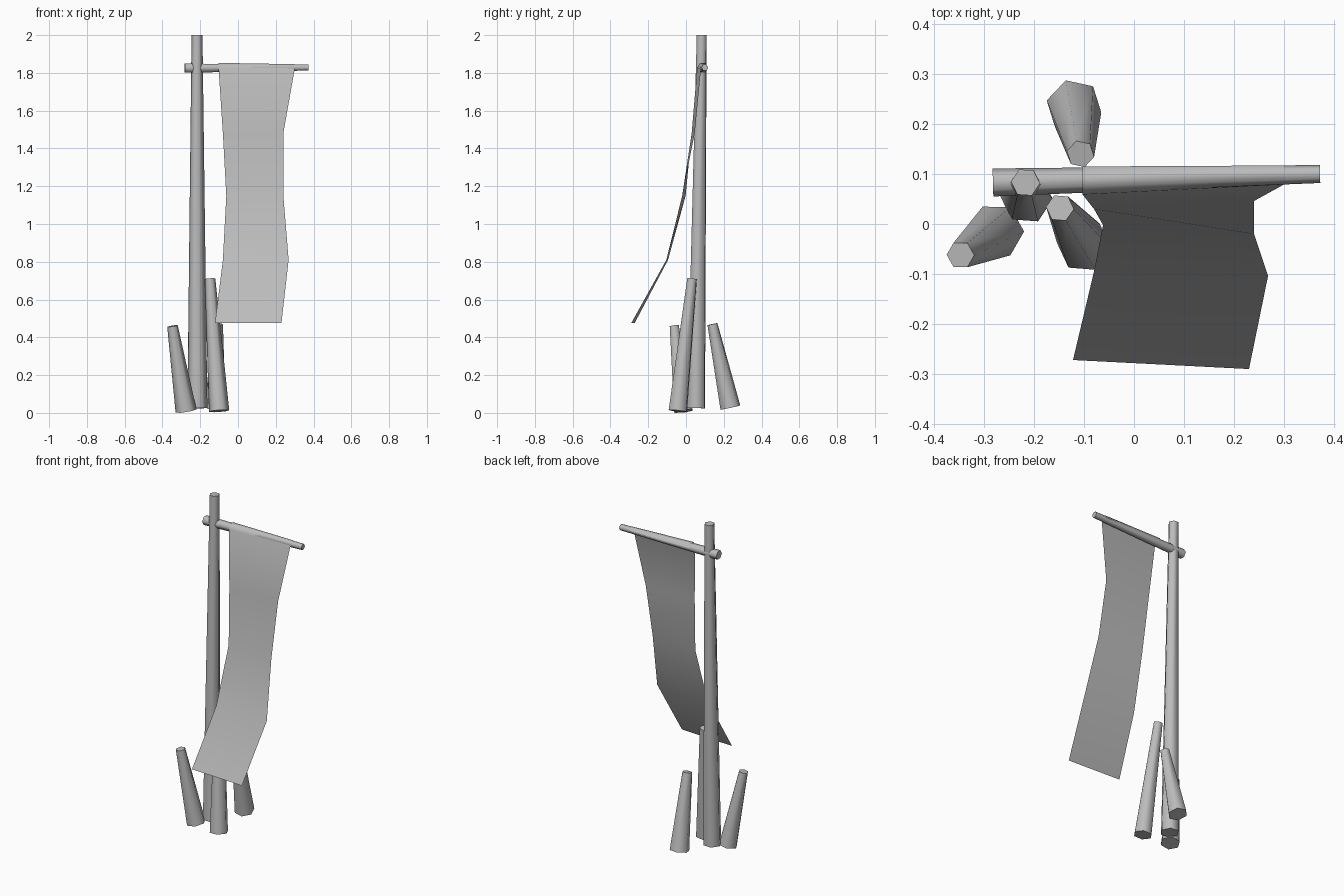
import bpy, bmesh, math
from mathutils import Vector

cube = bpy.data.objects.get("Cube")
if cube:
    bpy.data.objects.remove(cube)

grey = bpy.data.materials.new("plain grey")
grey.use_nodes = True
COLOUR = (0.5, 0.5, 0.5, 1)
grey.diffuse_color = COLOUR
grey.node_tree.nodes["Principled BSDF"].inputs["Base Color"].default_value = COLOUR


def finish(name, bm, angle):
    """Turn a bmesh into a smooth-shaded object."""
    mesh = bpy.data.meshes.new(name)
    bm.to_mesh(mesh)
    bm.free()
    mesh.materials.append(grey)
    obj = bpy.data.objects.new(name, mesh)
    bpy.context.collection.objects.link(obj)
    bpy.ops.object.select_all(action="DESELECT")
    obj.select_set(True)
    bpy.context.view_layer.objects.active = obj
    bpy.ops.object.shade_smooth_by_angle(angle=math.radians(angle))
    return obj


def tapered_log(name, start, end, r_start, r_end, turn=0):
    """Six-sided capped log between two points."""
    start, end = Vector(start), Vector(end)
    axis = (end - start).normalized()
    side = Vector((1, 0, 0)) if abs(axis.x) < 0.9 else Vector((0, 1, 0))
    u = (side - axis * side.dot(axis)).normalized()
    v = axis.cross(u)
    bm = bmesh.new()
    rings = []
    for centre, r in ((start, r_start), (end, r_end)):
        ring = []
        for i in range(6):
            a = math.radians(turn + 60 * i)
            ring.append(bm.verts.new(centre + r * (u * math.cos(a) + v * math.sin(a))))
        rings.append(ring)
    low, high = rings
    for i in range(6):
        j = (i + 1) % 6
        bm.faces.new((low[i], low[j], high[j], high[i]))
    bm.faces.new(low[::-1])
    bm.faces.new(high)
    return finish(name, bm, 65)


# Upright pole and crossbar
tapered_log("pole", (-0.215, 0.053, 0.025), (-0.217, 0.083, 2.0), 0.053, 0.029, -4)
tapered_log("crossbar", (-0.282, 0.083, 1.825), (0.372, 0.1, 1.828), 0.028, 0.018)

# Stakes around the foot of the pole
tapered_log("left_stake", (-0.275, -0.014, 0.01), (-0.347, -0.062, 0.46), 0.056, 0.028)
tapered_log("front_stake", (-0.1, -0.043, 0.01), (-0.148, 0.032, 0.71), 0.054, 0.028, -5)
tapered_log("back_stake", (-0.12, 0.235, 0.028), (-0.107, 0.14, 0.47), 0.056, 0.028, 47)

# Cloth draped over the crossbar: left edge point, right edge point per row
rows = [
    ((-0.103, 0.115, 1.83), (0.3, 0.117, 1.828)),
    ((-0.103, 0.1, 1.853), (0.3, 0.108, 1.846)),
    ((-0.103, 0.074, 1.853), (0.3, 0.09, 1.846)),
    ((-0.103, 0.059, 1.825), (0.3, 0.079, 1.82)),
    ((-0.08, 0.03, 1.48), (0.24, 0.046, 1.48)),
    ((-0.062, -0.002, 1.15), (0.24, -0.02, 1.15)),
    ((-0.08, -0.095, 0.81), (0.268, -0.104, 0.81)),
    ((-0.122, -0.272, 0.475), (0.23, -0.29, 0.475)),
]
bm = bmesh.new()
pairs = [[bm.verts.new(p) for p in row] for row in rows]
for (a, b), (c, d) in zip(pairs, pairs[1:]):
    bm.faces.new((a, c, d, b))
finish("cloth_banner", bm, 80)
